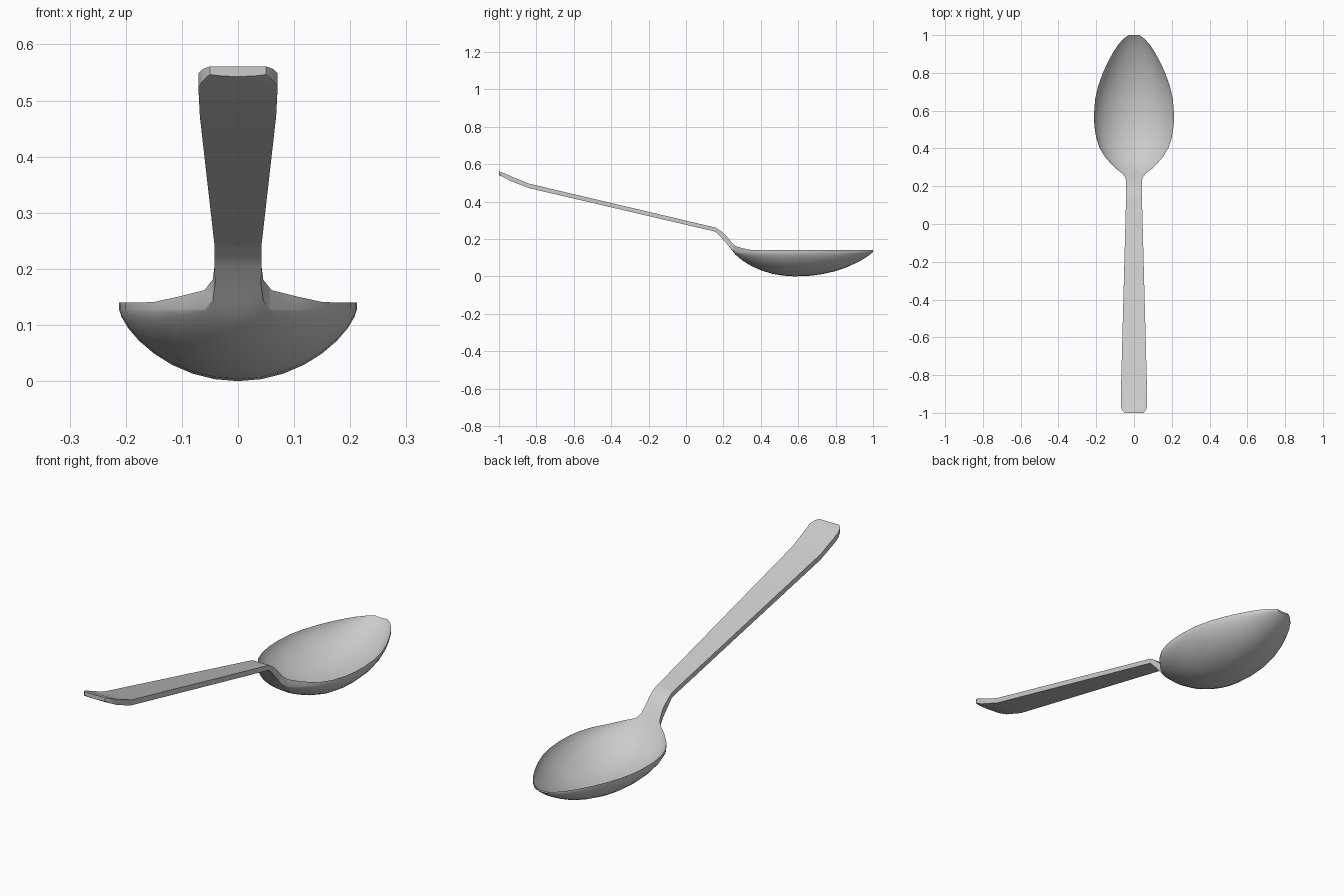
import bpy, bmesh, math

# Stations along the spoon: y, half width, top edge z, top centre z, bottom edge z, bottom centre z
STATIONS = [
    # handle with upturned end
    (-1.00, .050, .561, .561, .547, .543), (-.985, .063, .556, .556, .535, .534),
    (-.965, .070, .549, .549, .525, .525), (-.94, .070, .537, .537, .511, .511),
    (-.84, .068, .496, .496, .472, .472), (.14, .042, .265, .265, .243, .243),
    # neck
    (.16, .042, .260, .260, .237, .237), (.19, .042, .240, .240, .206, .206),
    (.22, .041, .212, .212, .172, .172), (.245, .045, .181, .180, .143, .141),
    # bowl
    (.265, .060, .162, .153, .128, .116), (.30, .104, .151, .112, .128, .086),
    (.35, .150, .141, .074, .128, .055), (.40, .181, .140, .049, .128, .033),
    (.46, .201, .140, .030, .128, .014), (.52, .210, .140, .020, .128, .004),
    (.58, .212, .140, .016, .128, .000), (.66, .206, .140, .018, .128, .003),
    (.73, .190, .140, .027, .128, .012), (.80, .165, .140, .043, .128, .028),
    (.86, .137, .140, .063, .129, .049), (.91, .110, .140, .085, .130, .072),
    (.95, .083, .140, .105, .131, .093), (.98, .056, .140, .124, .132, .114),
    (1.0, .028, .140, .138, .133, .130),
]
N = 16  # segments across the width

bm = bmesh.new()
rings = []
for y, w, te, tc, be, bc in STATIONS:
    top, bottom = [], []
    for i in range(N + 1):
        u = math.sin((i / N - 0.5) * math.pi)
        sag = max(0, 1 - u * u) ** 0.7
        top.append(bm.verts.new((w * u, y, te + (tc - te) * sag)))
        bottom.append(bm.verts.new((w * u, y, be + (bc - be) * sag)))
    rings.append(top + bottom[::-1])

# skin between neighbouring sections, then close both ends
for a, b in zip(rings, rings[1:]):
    for i in range(len(a)):
        j = (i + 1) % len(a)
        bm.faces.new((a[i], a[j], b[j], b[i]))
for ring in (rings[0], rings[-1]):
    for i in range(N):
        bm.faces.new((ring[i], ring[i + 1], ring[-2 - i], ring[-1 - i]))
bmesh.ops.recalc_face_normals(bm, faces=bm.faces)

mesh = bpy.data.meshes.new("spoon")
bm.to_mesh(mesh)
bm.free()
spoon = bpy.data.objects.new("spoon", mesh)
bpy.context.collection.objects.link(spoon)
bpy.context.view_layer.objects.active = spoon
spoon.select_set(True)
bpy.ops.object.shade_smooth_by_angle(angle=math.radians(35))
